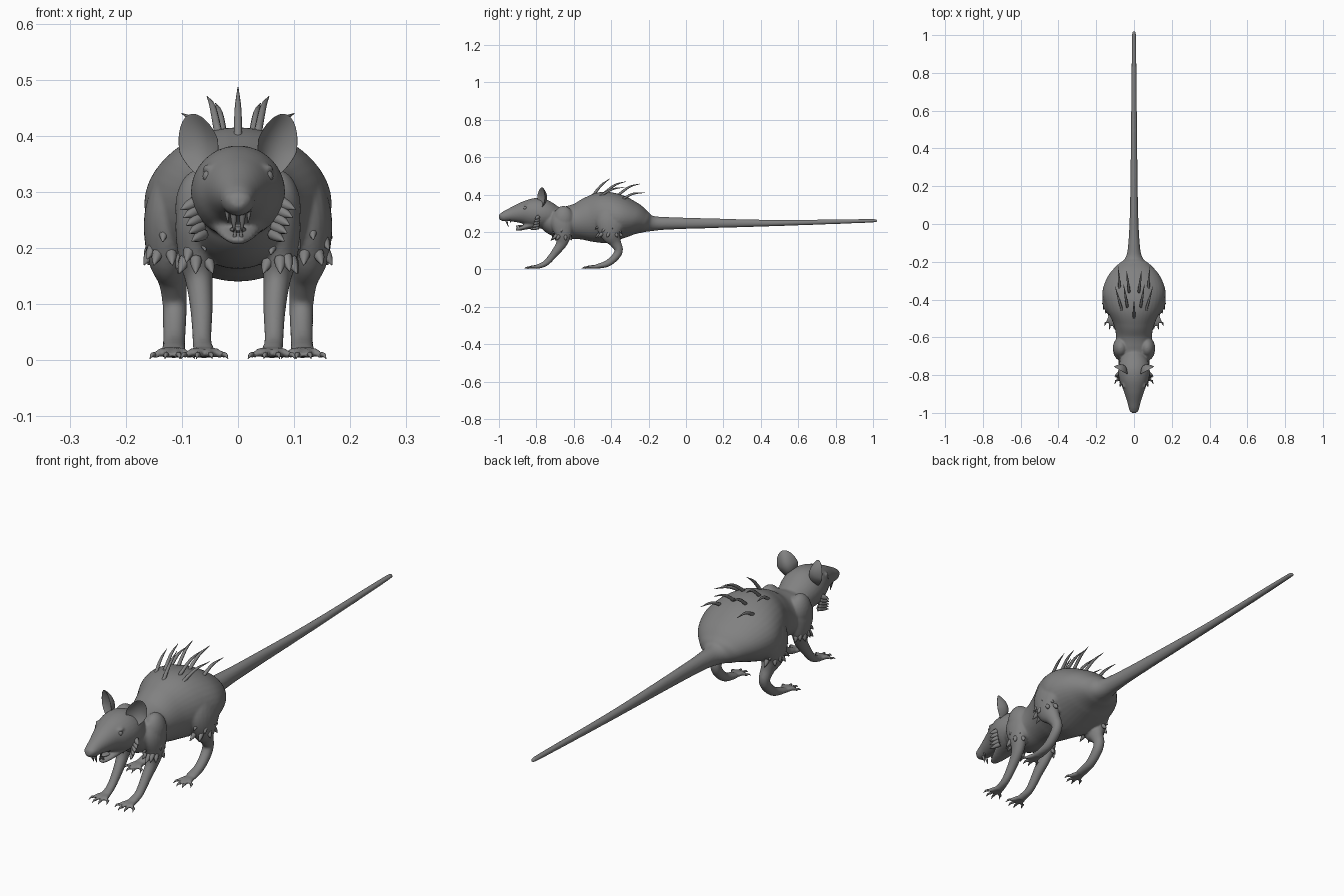
import bpy
import bmesh
import math
import random
from mathutils import Vector, Matrix

cube = bpy.data.objects.get("Cube")
if cube:
    bpy.data.objects.remove(cube, do_unlink=True)
random.seed(4)


def make_material(name, colour):
    mat = bpy.data.materials.new(name)
    mat.use_nodes = True
    mat.diffuse_color = colour
    mat.node_tree.nodes["Principled BSDF"].inputs["Base Color"].default_value = colour
    return mat


GREY = make_material("plain grey", (0.22, 0.22, 0.22, 1))


def spline(points, steps):
    """Catmull-Rom curve through points of any dimension."""
    pts = [Vector(p) for p in points]
    pts = [pts[0] * 2 - pts[1]] + pts + [pts[-1] * 2 - pts[-2]]
    out = []
    for a, b, c, d in zip(pts, pts[1:], pts[2:], pts[3:]):
        for k in range(steps):
            t = k / steps
            out.append((b * 2 + (c - a) * t + (a * 2 - b * 5 + c * 4 - d) * t * t
                        + (b * 3 - a - c * 3 + d) * t ** 3) / 2)
    return out + [pts[-2]]


def tube(bm, sections, steps=5, sides=20):
    """Loft of ellipses; each section is x, y, z, side radius, up radius."""
    path = spline(sections, steps)
    rings = []
    for i, p in enumerate(path):
        ahead, behind = path[min(i + 1, len(path) - 1)], path[max(i - 1, 0)]
        along = Vector(ahead[:3]) - Vector(behind[:3])
        along.normalize()
        side = Vector((1, 0, 0)) - along * along.x
        side.normalize()
        up = along.cross(side)
        ring = []
        for k in range(sides):
            a = math.tau * k / sides
            ring.append(bm.verts.new(Vector(p[:3]) + side * math.cos(a) * max(p[3], 0.0008)
                                     + up * math.sin(a) * max(p[4], 0.0008)))
        rings.append(ring)
    for r, s in zip(rings, rings[1:]):
        for k in range(sides):
            n = (k + 1) % sides
            bm.faces.new((r[k], r[n], s[n], s[k]))
    bm.faces.new(rings[0])
    bm.faces.new(rings[-1])


def ball(bm, centre, size):
    mat = Matrix.Translation(centre) @ Matrix.Diagonal((*size, 1))
    bmesh.ops.create_uvsphere(bm, u_segments=24, v_segments=14, radius=1, matrix=mat)


def spike(bm, base, tip, radius, bend=0.0):
    """Tapered hair or tuft, bowed upwards by bend."""
    base, tip = Vector(base), Vector(tip)
    mid = base.lerp(tip, 0.5) + Vector((0, 0, bend))
    tube(bm, [(*base, radius, radius), (*mid, radius * 0.75, radius * 0.75),
              (*tip, radius * 0.1, radius * 0.1)], 4, 8)


def finish(bm, name):
    bmesh.ops.recalc_face_normals(bm, faces=bm.faces)
    mesh = bpy.data.meshes.new(name)
    bm.to_mesh(mesh)
    bm.free()
    mesh.materials.append(GREY)
    mesh.shade_smooth()
    obj = bpy.data.objects.new(name, mesh)
    bpy.context.collection.objects.link(obj)
    return obj


# Torso and tail: y, top, bottom, half width
skin = bmesh.new()
torso = [(1, .266, .256, .005), (.98, .27, .25, .011), (.5, .265, .232, .016),
         (.1, .274, .22, .021), (-.1, .28, .213, .03), (-.18, .287, .205, .046),
         (-.22, .312, .195, .09), (-.28, .36, .178, .14), (-.36, .402, .155, .167),
         (-.44, .415, .14, .15), (-.52, .387, .147, .112), (-.59, .35, .162, .095),
         (-.66, .335, .165, .098), (-.72, .333, .19, .08), (-.77, .33, .24, .06)]
tube(skin, [(0, y, (t + b) / 2, w, (t - b) / 2) for y, t, b, w in torso], 8, 40)

# Skull and snout, then lower jaw
skull = [(-.69, .335, .23, .055), (-.73, .36, .22, .076), (-.78, .382, .218, .084),
         (-.83, .378, .228, .076), (-.88, .358, .245, .056), (-.94, .327, .256, .036),
         (-.98, .306, .258, .026), (-1, .293, .272, .012)]
tube(skin, [(0, y, (t + b) / 2, w, (t - b) / 2) for y, t, b, w in skull], 6, 32)
tube(skin, [(0, -.77, .25, .06, .03), (0, -.83, .237, .045, .02),
            (0, -.88, .22, .028, .011), (0, -.91, .212, .012, .007)])
ball(skin, (0, -.982, .286), (.026, .018, .017))

# Legs and feet
claws = bmesh.new()


def foot(s, x, y, reach, spread):
    for i in range(4):
        f = i / 1.5 - 1
        tip_y = y - reach * (1 - 0.35 * f * f)
        tip_x = x + spread * f
        tube(skin, [(s * (x + f * .008), y + .01, .014, .009, .009),
                    (s * (x + f * spread * .6), y - reach * .45, .014, .008, .009),
                    (s * tip_x, tip_y, .009, .006, .006)], 4, 10)
        spike(claws, (s * tip_x, tip_y + .004, .01),
              (s * (tip_x + f * .008), tip_y - .016, .003), .005, .003)


for s in (-1, 1):
    front = [(.06, -.655, .30, .035, .055), (.073, -.66, .25, .038, .062),
             (.075, -.657, .19, .032, .047), (.069, -.665, .14, .024, .03),
             (.065, -.70, .09, .02, .021), (.064, -.748, .035, .017, .016),
             (.06, -.795, .014, .02, .012)]
    hind = [(.10, -.38, .32, .05, .08), (.118, -.40, .25, .05, .085),
            (.125, -.40, .19, .038, .058), (.117, -.378, .145, .026, .032),
            (.113, -.36, .105, .022, .023), (.113, -.375, .07, .021, .021),
            (.114, -.42, .032, .02, .018), (.115, -.48, .015, .022, .012)]
    for leg in (front, hind):
        tube(skin, [(s * x, *rest) for x, *rest in leg], 6, 24)
    ball(skin, (s * .07, -.655, .27), (.042, .055, .07))
    foot(s, .06, -.795, .055, .034)
    foot(s, .117, -.485, .06, .032)
    # Brow above each eye
    ball(skin, (s * .048, -.852, .342), (.016, .016, .008))

body = finish(skin, "body")
remesh = body.modifiers.new("merge", "REMESH")
remesh.mode = "VOXEL"
remesh.voxel_size = 0.005
remesh.use_smooth_shade = True
smooth = body.modifiers.new("soften", "SMOOTH")
smooth.factor = 0.5
smooth.iterations = 4
finish(claws, "claws")

# Cupped ears, turned outwards
for s, name in ((-1, "right_ear"), (1, "left_ear")):
    bm = bmesh.new()
    bmesh.ops.create_uvsphere(bm, u_segments=32, v_segments=24, radius=1)
    for v in bm.verts:
        a, b, c = v.co
        bowl = max(0, 1 - a * a - c * c)
        taper = 1 - 0.25 * abs(c) if c < 0 else 1 - 0.12 * c
        v.co = (a * .041 * taper, bowl * (.03 if b > 0 else .018) + b * .003, c * .059)
    bm.transform(Matrix.Translation((s * .07, -.775, .382)) @ Matrix.Rotation(s * .35, 4, "Y")
                 @ Matrix.Rotation(s * .5, 4, "Z") @ Matrix.Rotation(-.15, 4, "X"))
    finish(bm, name)

# Eyes with lids
for s, name in ((-1, "right_eye"), (1, "left_eye")):
    bm = bmesh.new()
    ball(bm, (s * .052, -.859, .328), (.011, .011, .011))
    finish(bm, name)

# Teeth and tongue
bm = bmesh.new()
for s in (-1, 1):
    spike(bm, (s * .008, -.962, .266), (s * .007, -.95, .228), .006)
    spike(bm, (s * .02, -.94, .268), (s * .018, -.935, .245), .004)
    spike(bm, (s * .006, -.9, .212), (s * .005, -.908, .238), .004)
finish(bm, "teeth")
bm = bmesh.new()
ball(bm, (0, -.87, .233), (.015, .035, .006))
finish(bm, "tongue")

# Long hairs bowed back over the hump
bm = bmesh.new()
spike(bm, (0, -.505, .385), (0, -.405, .487), .008, .012)
for s in (-1, 1):
    for base, tip in (((.035, -.44, .405), (.055, -.32, .47)),
                      ((.06, -.47, .385), (.1, -.33, .44)),
                      ((.025, -.365, .395), (.04, -.245, .458)),
                      ((.075, -.35, .37), (.085, -.22, .41))):
        spike(bm, (s * base[0], *base[1:]), (s * tip[0], *tip[1:]), .0075, .014)
finish(bm, "back_hairs")

# Fur tufts hemming the cheeks, elbows and thighs
bm = bmesh.new()
for s in (-1, 1):
    for k in range(5):
        z = .225 + k * .014
        spike(bm, (s * (.062 + k * .004), -.79, z),
              (s * (.082 + k * .005), -.83 + k * .006, z - .012), .011)
    for x, y, z, rx, ry, count in ((.074, -.66, .18, .03, .044, 9),
                                   (.124, -.405, .195, .037, .06, 11)):
        for k in range(count):
            a = math.pi * (.45 - 1.25 * k / (count - 1))
            c, d = math.cos(a), math.sin(a)
            rise = random.uniform(0, .05) * (k % 2)
            spike(bm, (s * (x + c * rx * .8), y + d * ry * .8, z + rise),
                  (s * (x + c * rx * 1.2), y + d * ry * 1.3 - .006, z + rise - .025), .011)
finish(bm, "fur_tufts")
